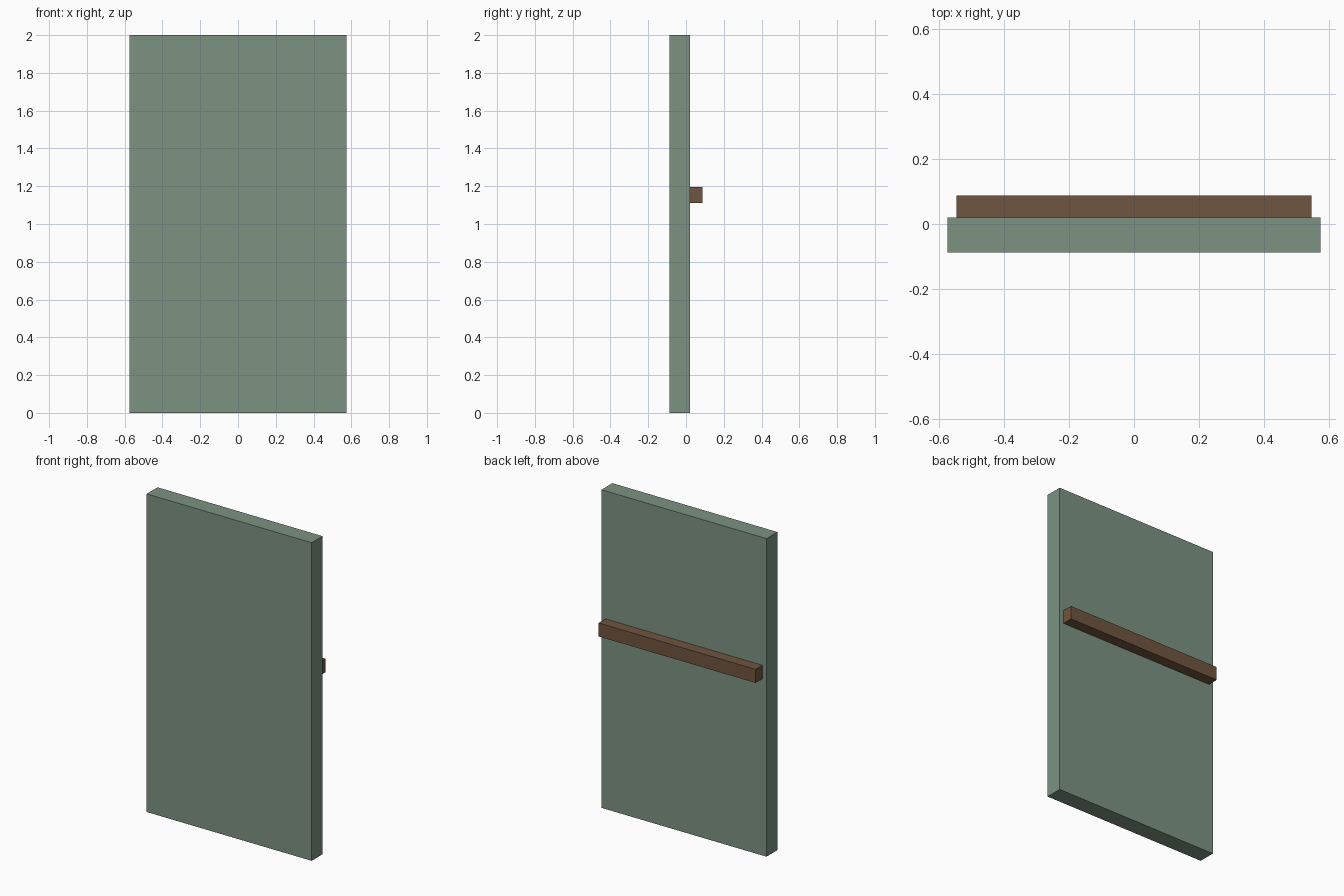
import bpy

if "Cube" in bpy.data.objects:
    bpy.data.objects.remove(bpy.data.objects["Cube"])


def material(name, color):
    mat = bpy.data.materials.new(name)
    mat.diffuse_color = (*color, 1.0)
    mat.use_nodes = True
    mat.node_tree.nodes["Principled BSDF"].inputs["Base Color"].default_value = mat.diffuse_color
    return mat


def box(name, low, high, mat):
    """Axis-aligned box between two opposite corners."""
    center = [(a + b) / 2 for a, b in zip(low, high)]
    size = [b - a for a, b in zip(low, high)]
    bpy.ops.mesh.primitive_cube_add(size=1, location=center)
    obj = bpy.context.object
    obj.name = name
    obj.scale = size
    bpy.ops.object.transform_apply(location=False, rotation=False, scale=True)
    obj.data.materials.append(mat)
    return obj


green = material("green_paint", (0.20, 0.29, 0.22))
brown = material("brown_wood", (0.16, 0.09, 0.05))

# Upright door slab
box("door_panel", (-0.574, -0.088, 0.0), (0.574, 0.02, 2.0), green)

# Bar across the back of the slab
box("cross_bar", (-0.546, 0.02, 1.111), (0.546, 0.088, 1.196), brown)
